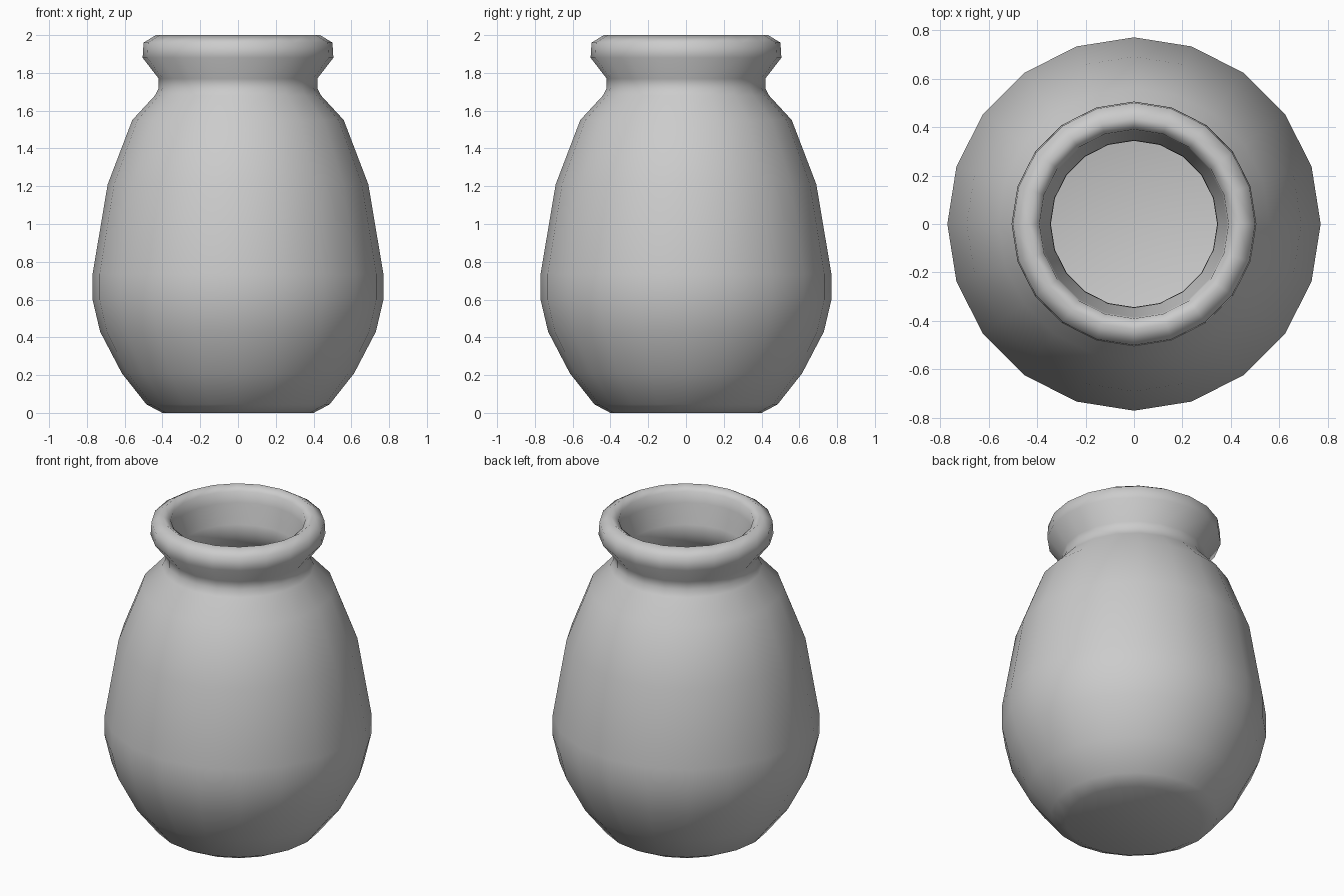
import bpy, bmesh
from math import sin, cos, tau

if "Cube" in bpy.data.objects:
    bpy.data.objects.remove(bpy.data.objects["Cube"])

SIDES = 20

# Outer wall from the foot up to the lip (radius, height)
outer = [(0.40, 0), (0.485, 0.045), (0.615, 0.21), (0.73, 0.43), (0.77, 0.60),
         (0.77, 0.735), (0.69, 1.21), (0.56, 1.55), (0.44, 1.68), (0.42, 1.72),
         (0.42, 1.77), (0.505, 1.88), (0.50, 1.96), (0.435, 2.0)]
# Inner wall from the lip down to the floor
inner = [(0.39, 1.97), (0.385, 1.90), (0.345, 1.78), (0.343, 1.72), (0.37, 1.65),
         (0.49, 1.51), (0.615, 1.19), (0.69, 0.72), (0.69, 0.61), (0.655, 0.46),
         (0.54, 0.25), (0.44, 0.11), (0.36, 0.08)]


def lathe(name, profile, sides):
    """Revolve a profile around z and cap both ends."""
    bm = bmesh.new()
    rings = [[bm.verts.new((r * cos(tau * i / sides), r * sin(tau * i / sides), z))
              for i in range(sides)] for r, z in profile]
    for a, b in zip(rings, rings[1:]):
        for i in range(sides):
            j = (i + 1) % sides
            bm.faces.new((a[i], a[j], b[j], b[i]))
    bm.faces.new(rings[0][::-1])
    bm.faces.new(rings[-1])
    for f in bm.faces:
        f.smooth = True
    mesh = bpy.data.meshes.new(name)
    bm.to_mesh(mesh)
    bm.free()
    obj = bpy.data.objects.new(name, mesh)
    bpy.context.collection.objects.link(obj)
    return obj


# Hollow pot with a rolled rim
lathe("pot", outer + inner, SIDES)
